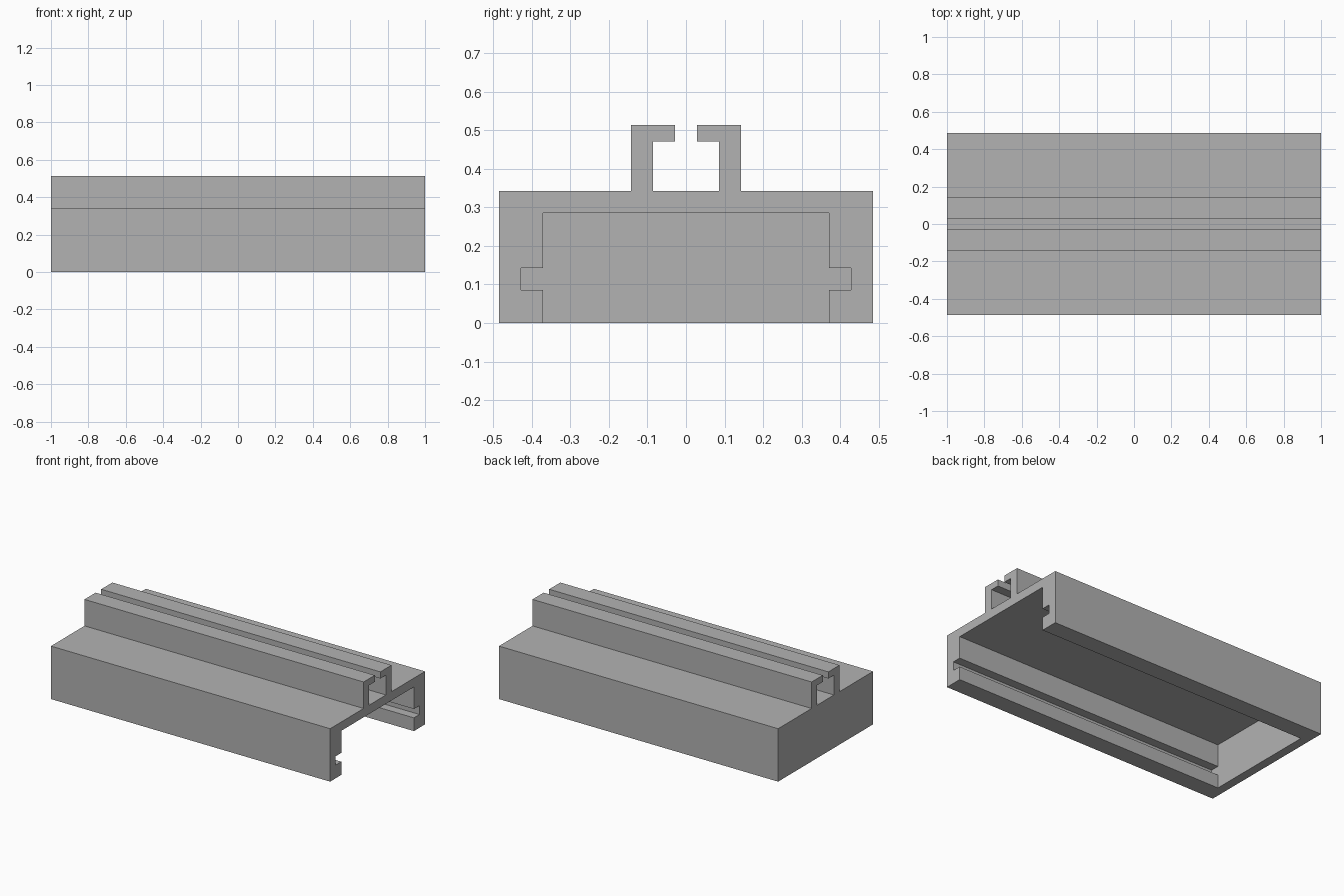
import bpy
import bmesh

U = 1 / 35          # design module of the cross-section
HALF_LENGTH = 1.0
WALL = 2 * U        # thickness of the closed end

cube = bpy.data.objects.get("Cube")
if cube:
    bpy.data.objects.remove(cube, do_unlink=True)

grey = bpy.data.materials.new("plain grey")
grey.use_nodes = True
colour = (0.448, 0.448, 0.448, 1)
grey.diffuse_color = colour
grey.node_tree.nodes["Principled BSDF"].inputs["Base Color"].default_value = colour


def extrude_profile(name, half, x0, x1):
    """Mirror a half section (y, z in modules) and extrude it along x."""
    section = half + [(-y, z) for y, z in reversed(half)]
    bm = bmesh.new()
    face = bm.faces.new([bm.verts.new((x0, y * U, z * U)) for y, z in section])
    result = bmesh.ops.extrude_face_region(bm, geom=[face])
    moved = [v for v in result["geom"] if isinstance(v, bmesh.types.BMVert)]
    bmesh.ops.translate(bm, verts=moved, vec=(x1 - x0, 0, 0))
    bmesh.ops.recalc_face_normals(bm, faces=bm.faces)
    mesh = bpy.data.meshes.new(name)
    bm.to_mesh(mesh)
    bm.free()
    mesh.materials.append(grey)
    obj = bpy.data.objects.new(name, mesh)
    bpy.context.collection.objects.link(obj)
    return obj


# Solid body with the slotted rail on top
body_half = [(17, 0), (17, 12), (5, 12), (5, 18), (1, 18),
             (1, 16.5), (3, 16.5), (3, 12)]
body = extrude_profile("channel_body", body_half, -HALF_LENGTH, HALF_LENGTH)

# Cavity with side grooves, open below and at one end
cavity_half = [(13, -2), (13, 3), (15, 3), (15, 5), (13, 5), (13, 10)]
cutter = extrude_profile("cavity_cutter", cavity_half,
                         -HALF_LENGTH + WALL, HALF_LENGTH + WALL)
cutter.hide_render = True

cut = body.modifiers.new("cavity", 'BOOLEAN')
cut.operation = 'DIFFERENCE'
cut.solver = 'EXACT'
cut.object = cutter
bpy.context.view_layer.objects.active = body
bpy.ops.object.modifier_apply(modifier=cut.name)
bpy.data.objects.remove(cutter, do_unlink=True)
